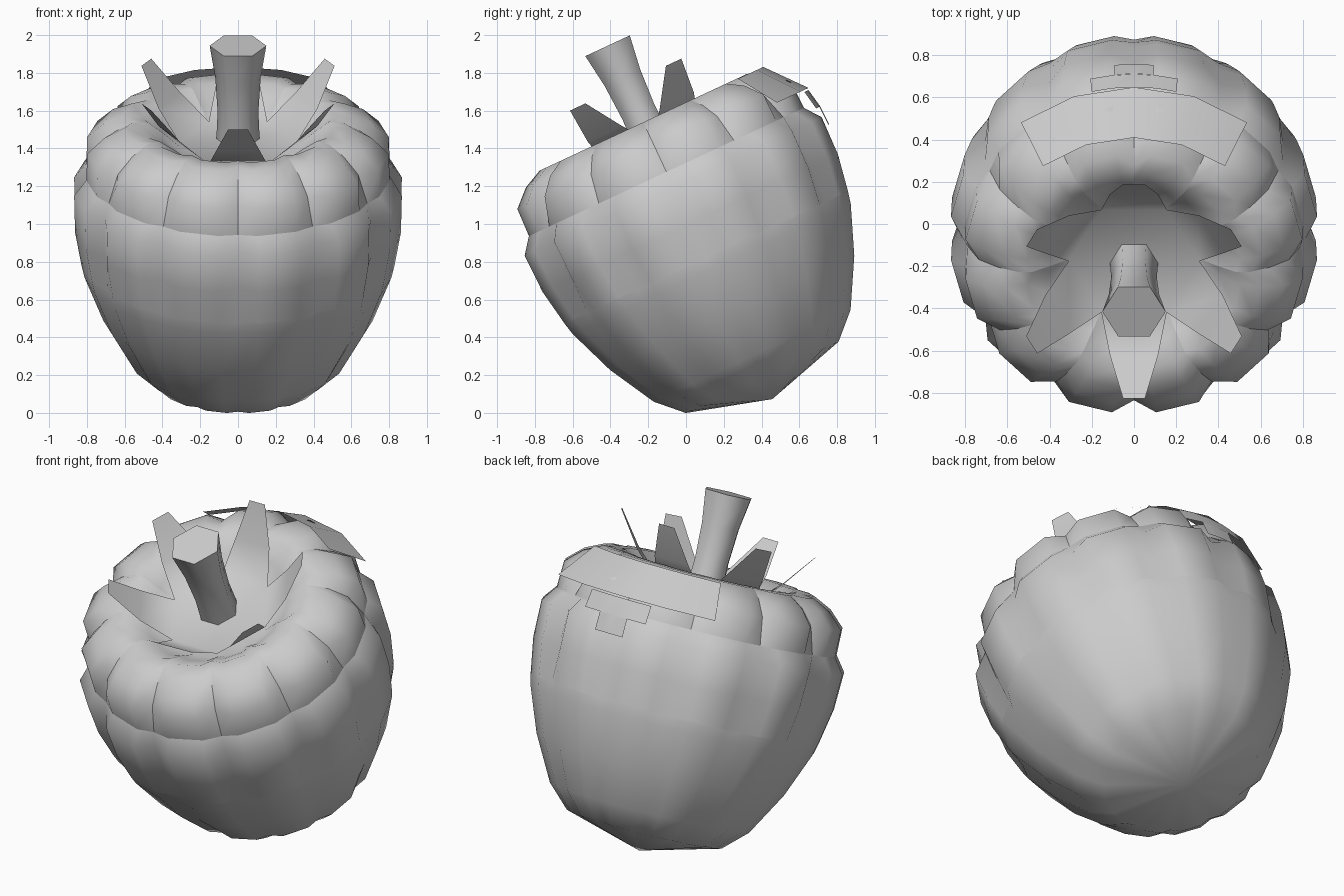
import bpy, bmesh
from math import sin, cos, radians
from mathutils import Matrix

cube = bpy.data.objects.get("Cube")
if cube:
    bpy.data.objects.remove(cube, do_unlink=True)

grey = bpy.data.materials.new("plain_grey")
grey.use_nodes = True
COLOUR = (0.6, 0.6, 0.6, 1)
grey.diffuse_color = COLOUR
grey.node_tree.nodes["Principled BSDF"].inputs["Base Color"].default_value = COLOUR

# Everything is built upright, then leaned towards the front
LEAN = Matrix.Rotation(radians(25), 4, 'X') @ Matrix.Translation((0, 0.445, 0))


def polar(angle, radius, height):
    a = radians(angle)
    return (radius * sin(a), -radius * cos(a), height)


def finish(name, bm, smooth=True, recalc=True):
    if recalc:
        bmesh.ops.recalc_face_normals(bm, faces=bm.faces)
    for f in bm.faces:
        f.smooth = smooth
    mesh = bpy.data.meshes.new(name)
    bm.transform(LEAN)
    bm.to_mesh(mesh)
    bm.free()
    mesh.materials.append(grey)
    obj = bpy.data.objects.new(name, mesh)
    bpy.context.collection.objects.link(obj)
    return obj


def bridge(bm, lower, upper, closed=True):
    n = len(lower)
    for i in range(n if closed else n - 1):
        j = (i + 1) % n
        bm.faces.new((lower[i], lower[j], upper[j], upper[i]))


# Fruit: rows of height, lobe radius, crease radius
ROWS = [(0, .45, .43), (.126, .58, .555), (.377, .72, .695), (.634, .82, .80),
        (.70, .835, .80), (.90, .87, .815), (1.115, .875, .815), (1.20, .81, .79),
        (1.355, .805, .735), (1.44, .715, .645), (1.49, .61, .555),
        (1.49, .51, .48), (1.42, .41, .39), (1.33, .30, .29)]
LOBES = 12
bm = bmesh.new()
rings = []
for h, lobe, crease in ROWS:
    ring = []
    for k in range(LOBES):
        for offset, r in ((0, crease), (7.5, lobe), (22.5, lobe)):
            ring.append(bm.verts.new(polar(k * 30 + offset, r, h)))
    rings.append(ring)
for low, high in zip(rings, rings[1:]):
    bridge(bm, low, high)
for ring, h in ((rings[0], -.127), (rings[-1], 1.3)):
    pole = bm.verts.new((0, 0, h))
    for i, v in enumerate(ring):
        bm.faces.new((pole, v, ring[(i + 1) % len(ring)]))
# Sharp band seams and sharp creases between the upper lobes
for ring in (rings[4], rings[7]):
    for i, v in enumerate(ring):
        bm.edges.get((v, ring[(i + 1) % len(ring)])).smooth = False
for low, high in zip(rings[7:], rings[8:]):
    for i in range(0, len(low), 3):
        bm.edges.get((low[i], high[i])).smooth = False
finish("fruit_body", bm)

# Calyx: shallow dish with six upturned sepals
bm = bmesh.new()
centre = bm.verts.new((0, 0, 1.41))
valleys = [bm.verts.new(polar(60 * k - 30, .31, 1.37)) for k in range(6)]
for k in range(6):
    turn = Matrix.Rotation(radians(60 * k), 3, 'Z')

    def pair(half, reach, height):
        left, right = bm.verts.new((-half, -reach, height)), bm.verts.new((half, -reach, height))
        for v in (left, right):
            v.co = turn @ v.co
        return left, right

    a, b = valleys[k], valleys[(k + 1) % 6]
    ml, mr = pair(.115, .42, 1.52)
    tl, tr = pair(.052, .56, 1.71)
    bm.faces.new((centre, a, b))
    bm.faces.new((a, ml, mr, b))
    bm.faces.new((ml, tl, tr, mr))
finish("calyx", bm)

# Stem: flared six-sided post
bm = bmesh.new()
stem = [[bm.verts.new(polar(60 * k + 30, r, h)) for k in range(6)]
        for h, r in ((1.38, .115), (1.55, .108), (1.75, .12), (1.937, .15))]
for low, high in zip(stem, stem[1:]):
    bridge(bm, low, high)
top = bm.faces.new(stem[-1])
for e in top.edges:
    e.smooth = False
obj = finish("stem", bm)


def back_plate(name, strips):
    """Thin curved strips around the back, each from a lower to an upper arc."""
    bm = bmesh.new()
    for spread, low, high in strips:
        arcs = [[bm.verts.new(polar(180 + spread * t / 2, r, h)) for t in range(-2, 3)]
                for r, h in (low, high)]
        bridge(bm, *arcs, closed=False)
    bmesh.ops.remove_doubles(bm, verts=bm.verts, dist=.0005)
    finish(name, bm, recalc=False)


# Band over the back lobes and the stepped patch under it
back_plate("back_band", [(38, (.87, 1.285), (.70, 1.487))])
back_plate("back_patch", [(13.5, (.885, 1.17), (.865, 1.275)),
                          (6, (.888, 1.065), (.885, 1.17))])
